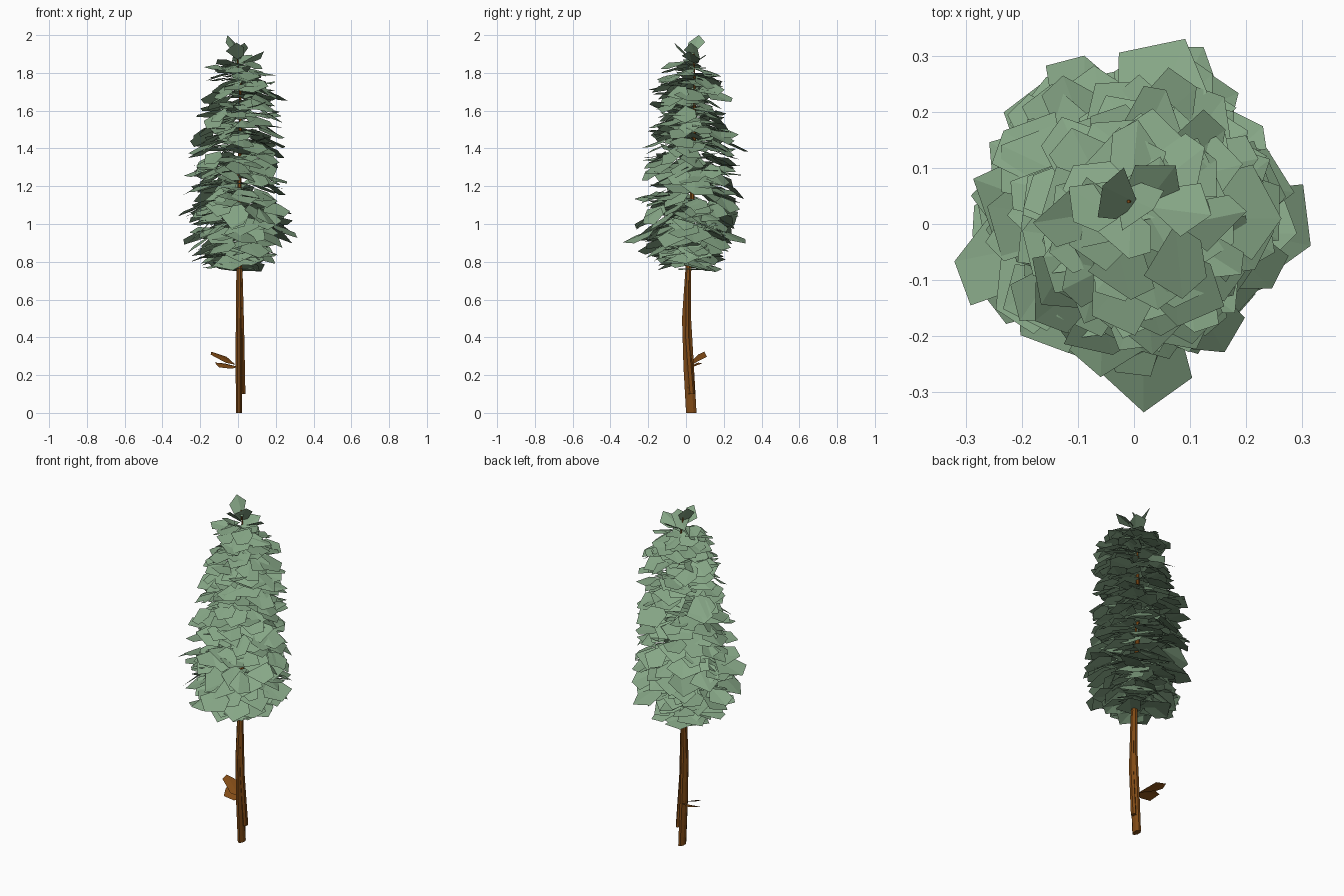
import bpy, bmesh, math, random
from mathutils import Vector, Matrix

if "Cube" in bpy.data.objects:
    bpy.data.objects.remove(bpy.data.objects["Cube"])

random.seed(5)
U = random.uniform


def material(name, rgb):
    m = bpy.data.materials.new(name)
    m.diffuse_color = (*rgb, 1)
    m.use_nodes = True
    m.node_tree.nodes["Principled BSDF"].inputs["Base Color"].default_value = m.diffuse_color
    return m


bark = material("bark", (0.22, 0.07, 0.008))
needle = material("foliage_green", (0.24, 0.385, 0.24))


def finish(bm, name, mat):
    me = bpy.data.meshes.new(name)
    bm.to_mesh(me)
    bm.free()
    me.materials.append(mat)
    ob = bpy.data.objects.new(name, me)
    bpy.context.collection.objects.link(ob)
    return ob


def lerp(table, z):
    """Interpolate rows (z, a, b, ...) at height z."""
    for lo, hi in zip(table, table[1:]):
        if z <= hi[0]:
            t = max(0, (z - lo[0]) / (hi[0] - lo[0]))
            return [p + (q - p) * t for p, q in zip(lo[1:], hi[1:])]
    return list(table[-1][1:])


def stem(bm, rows, sides):
    """Loft elliptical rings; rows are (z, x, y, rx, ry)."""
    rings = []
    for z, x, y, rx, ry in rows:
        rings.append([bm.verts.new((x + rx * math.cos(a), y + ry * math.sin(a), z))
                      for a in (2 * math.pi * (i + .5) / sides for i in range(sides))])
    for a, b in zip(rings, rings[1:]):
        for i in range(sides):
            j = (i + 1) % sides
            bm.faces.new((a[i], a[j], b[j], b[i]))
    bm.faces.new(rings[0][::-1])
    bm.faces.new(rings[-1])


def leaf(bm, tip, angle, pitch, length, width, roll):
    """Folded angular plate, narrow at the base, ending at tip, pitched up."""
    m = (Matrix.Rotation(angle, 4, 'Z') @ Matrix.Rotation(-pitch, 4, 'Y')
         @ Matrix.Rotation(roll, 4, 'X'))
    fold = U(-.006, .01)
    shape = [(-1, 0, 0), (-.45 + U(-.15, .1), -.52, -fold), (0, U(-.2, .2), 0),
             (-.2 + U(-.15, .1), .48, -fold), (-.75, .4, -fold)]
    v = [bm.verts.new(Vector(tip) + m @ Vector((a * length, b * width, c)))
         for a, b, c in shape]
    bm.faces.new((v[0], v[1], v[2]))
    bm.faces.new((v[0], v[2], v[3], v[4]))


# Trunk: slightly bowed, running up through the crown
trunk_rows = [(0, .005, .028, .017, .03), (.25, .004, .014, .018, .03),
              (.5, .005, .003, .018, .026), (.75, .007, .012, .017, .017),
              (1.1, .006, .032, .013, .014), (1.5, .012, .045, .009, .01),
              (1.75, .012, .045, .006, .006), (1.93, -.01, .04, .003, .003)]
bm = bmesh.new()
stem(bm, trunk_rows, 8)
finish(bm, "trunk", bark)

# Second thin stem hugging the trunk
bm = bmesh.new()
stem(bm, [(.1, .028, .03, .013, .018), (.4, .023, .006, .012, .016),
          (.7, .017, .008, .01, .013), (.95, .01, .02, .005, .006)], 6)
finish(bm, "side_stem", bark)

# Two brown leaves low on the trunk
bm = bmesh.new()
leaf(bm, (-.135, .105, .325), math.radians(148), math.radians(26), .16, .085, -.12)
leaf(bm, (-.125, .05, .262), math.radians(174), math.radians(8), .13, .08, -.3)
finish(bm, "dead_leaves", bark)

# Crown profile: height, centre x, centre y, radius
crown = [(.75, .0, .04, .15), (.82, -.01, .01, .24), (.92, .0, .0, .29),
         (1.05, 0, .015, .29), (1.2, -.01, .025, .27), (1.4, 0, .035, .265),
         (1.55, .01, .02, .225), (1.68, .03, .01, .2), (1.78, .02, .025, .185),
         (1.85, .0, .03, .14), (1.96, .0, .03, .05)]

# Foliage: spiralling, drooping plates from trunk to crown edge
bm = bmesh.new()
count = 390
for i in range(count):
    t = (i + .5) / count
    z = .765 + 1.05 * t ** 1.1
    cx, cy, r = lerp(crown, z)
    a = i * 2.39996 + U(-.4, .4)
    outer = i % 4 != 0
    rad = r * (U(.74, 1.06) if outer else U(.45, .74))
    droop = math.radians(U(-10, 34) + 16 * (1 - t)) if outer else math.radians(U(-20, 25))
    size = (.185 - .05 * t) * U(.8, 1.15)
    leaf(bm, (cx + rad * math.cos(a), cy + rad * math.sin(a), z + U(-.02, .02)),
         a + U(-.4, .4), -droop, size, size * U(.8, 1.05), U(-.3, .3))
# Outermost sprays that set the overall width
for x, y, z in ((-.32, -.07, 1.04), (.318, -.01, .93), (.03, -.334, .9),
                (.06, .334, 1.38), (.1, .325, .9), (.26, .03, 1.65),
                (-.24, .06, .8), (.14, .13, .75), (-.29, .05, 1.25)):
    leaf(bm, (x, y, z), math.atan2(y, x), -.4, .18, .17, U(-.2, .2))
# Leading tip leaves
for x, y, z, a, p in ((-.06, .06, 2.0, 160, 55), (.14, .03, 1.91, 0, 25),
                      (-.02, -.06, 1.96, 260, 45), (.06, .11, 1.9, 60, 30),
                      (.03, .02, 1.96, 330, 55), (-.18, .0, 1.83, 190, 5),
                      (-.12, .06, 1.85, 150, 0), (.07, -.06, 1.84, 300, 0)):
    leaf(bm, (x, y, z), math.radians(a), math.radians(p), .125, .1, U(-.4, .4))
finish(bm, "foliage", needle)
